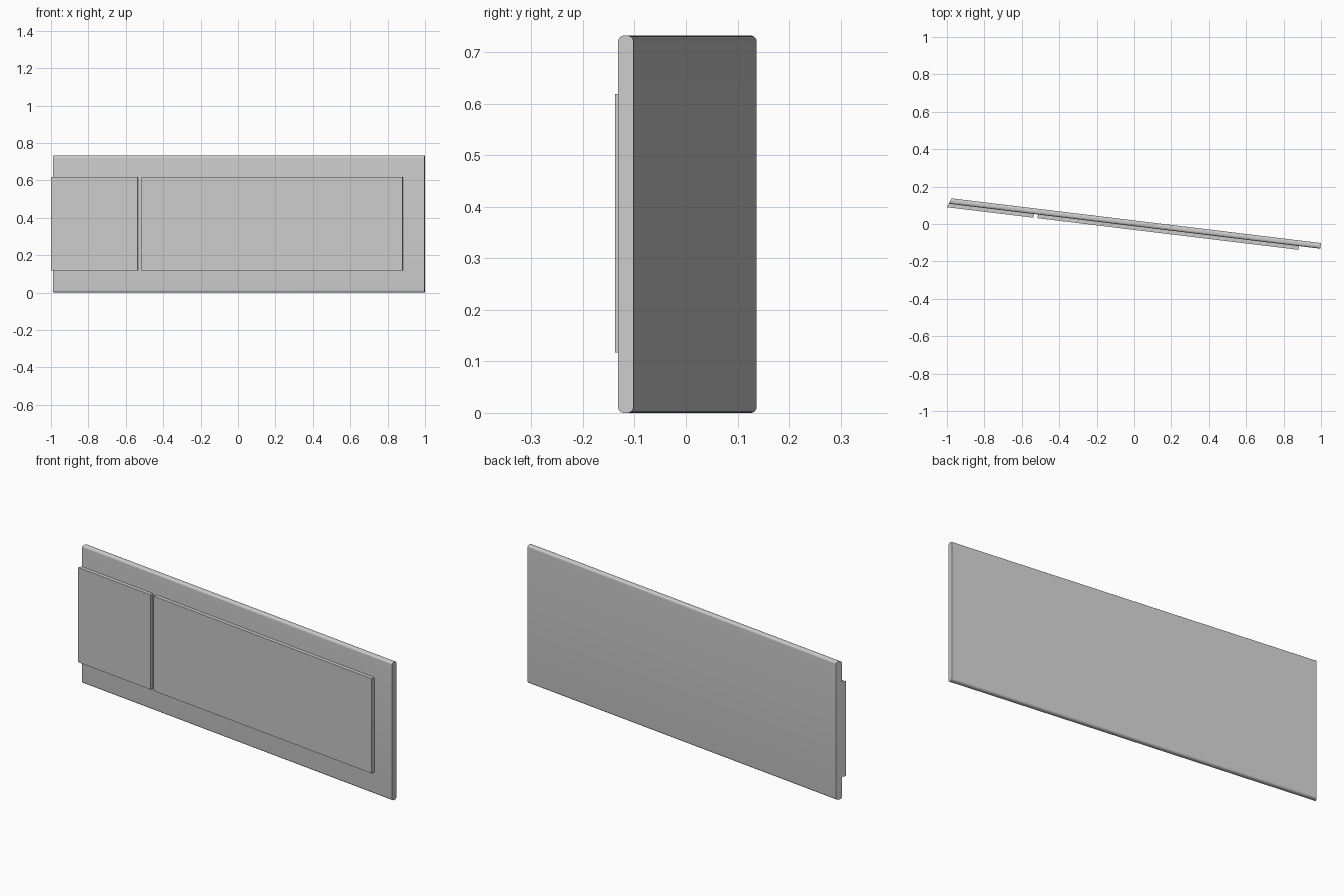
import bpy, bmesh, math

cube = bpy.data.objects.get("Cube")
if cube:
    bpy.data.objects.remove(cube, do_unlink=True)

grey = bpy.data.materials.new("plain_grey")
grey.use_nodes = True
colour = (0.6, 0.6, 0.6, 1)
grey.diffuse_color = colour
grey.node_tree.nodes["Principled BSDF"].inputs["Base Color"].default_value = colour

TURN = math.radians(-6.9)     # plan angle of the whole panel
BACK, FACE, FRONT = 0.019, -0.0113, -0.0312   # depth planes across the panel
HEIGHT = 0.732


def mitre(depth):
    """Slanted left end: position along the panel at a given depth."""
    return -0.9844 + 0.384 * (depth - BACK)


def square_end(x):
    return lambda depth: x


def extrude_profile(name, profile, start, end):
    """Sweep a (depth, height) outline between two end functions."""
    bm = bmesh.new()
    rings = [[bm.verts.new((f(y), y, z)) for y, z in profile] for f in (start, end)]
    n = len(profile)
    for i in range(n):
        j = (i + 1) % n
        bm.faces.new((rings[0][i], rings[0][j], rings[1][j], rings[1][i]))
    for ring in rings:
        bm.faces.new(ring)
    bmesh.ops.recalc_face_normals(bm, faces=bm.faces)
    mesh = bpy.data.meshes.new(name)
    bm.to_mesh(mesh)
    bm.free()
    mesh.materials.append(grey)
    obj = bpy.data.objects.new(name, mesh)
    obj.rotation_euler.z = TURN
    bpy.context.collection.objects.link(obj)
    return obj


def rectangle(y0, y1, z0, z1, radius=0, steps=8):
    """Outline with optionally rounded corners."""
    if not radius:
        return [(y0, z0), (y1, z0), (y1, z1), (y0, z1)]
    centres = [(y1 - radius, z1 - radius), (y0 + radius, z1 - radius),
               (y0 + radius, z0 + radius), (y1 - radius, z0 + radius)]
    points = []
    for k, (cy, cz) in enumerate(centres):
        for s in range(steps + 1):
            a = (k + s / steps) * math.pi / 2
            points.append((cy + radius * math.cos(a), cz + radius * math.sin(a)))
    return points


# Backing board with rounded long edges
board = extrude_profile("backing_board", rectangle(FACE, BACK, 0, HEIGHT, 0.012),
                        mitre, square_end(1.005))

# Raised panels on the front, the short one sharing the slanted end
panel = rectangle(FRONT, FACE, 0.117, 0.619)
extrude_profile("short_front_panel", panel, mitre, square_end(-0.537))
extrude_profile("long_front_panel", panel, square_end(-0.516), square_end(0.890))

bpy.ops.object.select_all(action="DESELECT")
board.select_set(True)
bpy.context.view_layer.objects.active = board
bpy.ops.object.shade_smooth_by_angle(angle=math.radians(30))
